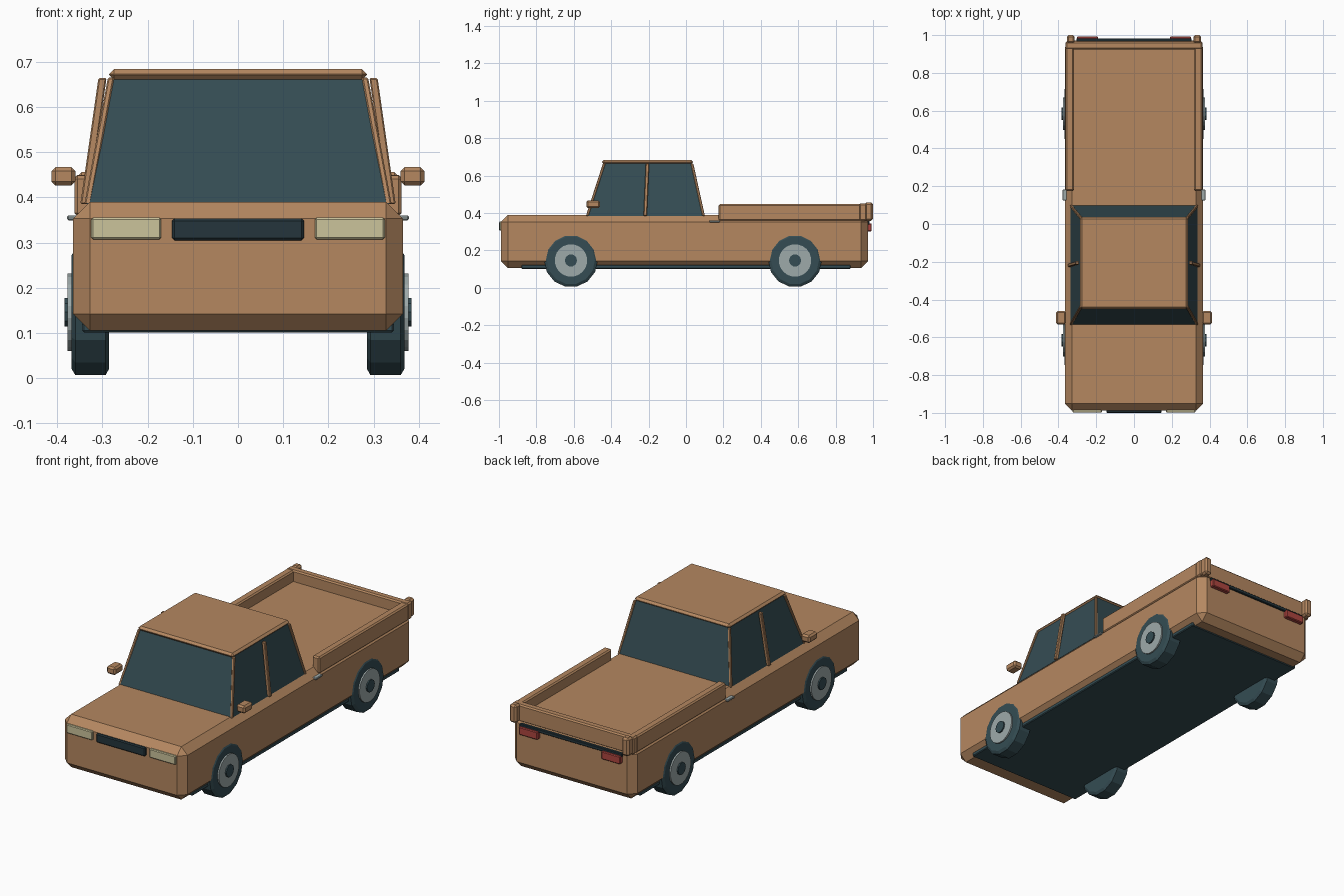
import bpy, bmesh, math
from mathutils import Vector

if "Cube" in bpy.data.objects:
    bpy.data.objects.remove(bpy.data.objects["Cube"])


def material(name, rgb):
    m = bpy.data.materials.new(name)
    m.diffuse_color = (*rgb, 1)
    m.use_nodes = True
    m.node_tree.nodes["Principled BSDF"].inputs["Base Color"].default_value = m.diffuse_color
    return m


BROWN = material("tan paint", (0.46, 0.245, 0.118))
DARK = material("dark teal glass and rubber", (0.035, 0.073, 0.087))
BLACK = material("near black trim", (0.018, 0.036, 0.045))
GREY = material("light grey metal", (0.34, 0.40, 0.40))
CREAM = material("cream lamp", (0.60, 0.55, 0.33))
RED = material("red lamp", (0.42, 0.06, 0.05))


def finish(name, bm, mat, bevel=0.0):
    bmesh.ops.recalc_face_normals(bm, faces=bm.faces)
    if bevel:
        bmesh.ops.bevel(bm, geom=bm.edges[:], offset=bevel, segments=1,
                        affect='EDGES', profile=0.5)
    me = bpy.data.meshes.new(name)
    bm.to_mesh(me)
    bm.free()
    me.materials.append(mat)
    ob = bpy.data.objects.new(name, me)
    bpy.context.collection.objects.link(ob)
    return ob


def frustum(name, low, high, mat, bevel=0.0):
    """Box between two level rectangles, each (x0, x1, y0, y1, z)."""
    bm = bmesh.new()
    rings = []
    for x0, x1, y0, y1, z in (low, high):
        rings.append([bm.verts.new(p) for p in
                      ((x0, y0, z), (x1, y0, z), (x1, y1, z), (x0, y1, z))])
    a, b = rings
    bm.faces.new(a[::-1])
    bm.faces.new(b)
    for i in range(4):
        j = (i + 1) % 4
        bm.faces.new((a[i], a[j], b[j], b[i]))
    return finish(name, bm, mat, bevel)


def box(name, x, y, z, mat, bevel=0.0):
    return frustum(name, (*x, *y, z[0]), (*x, *y, z[1]), mat, bevel)


def pair(name, x, y, z, mat, bevel=0.0):
    box(name + "_right", x, y, z, mat, bevel)
    box(name + "_left", (-x[1], -x[0]), y, z, mat, bevel)


def pillar(name, p, q, w=0.009):
    frustum(name, (p[0] - w, p[0] + w, p[1] - w, p[1] + w, p[2]),
            (q[0] - w, q[0] + w, q[1] - w, q[1] + w, q[2]), BROWN, 0.003)


def lathe_x(name, profile, centre, side, n, mat):
    """Closed disc around the x axis from (x, radius) points."""
    bm = bmesh.new()
    rings = []
    for x, r in profile:
        ring = []
        for k in range(n):
            a = 2 * math.pi * (k + 0.5) / n
            ring.append(bm.verts.new(Vector((
                side * x, centre[0] + r * math.sin(a), centre[1] + r * math.cos(a)))))
        rings.append(ring)
    bm.faces.new(rings[0])
    bm.faces.new(rings[-1])
    for a, b in zip(rings, rings[1:]):
        for i in range(n):
            j = (i + 1) % n
            bm.faces.new((a[i], a[j], b[j], b[i]))
    return finish(name, bm, mat)


# Body and underside
box("body", (-0.365, 0.365), (-0.988, 0.972), (0.105, 0.39), BROWN, 0.037)
box("underbody", (-0.345, 0.345), (-0.88, 0.88), (0.101, 0.123), DARK, 0.004)

# Cabin glass and roof
frustum("cabin_glass", (-0.335, 0.335, -0.535, 0.10, 0.385),
        (-0.278, 0.278, -0.437, 0.032, 0.668), DARK)
box("roof", (-0.285, 0.285), (-0.45, 0.038), (0.66, 0.684), BROWN, 0.011)

# Cabin pillars
for s, side in ((1, "right"), (-1, "left")):
    pillar("front_pillar_" + side, (s * 0.333, -0.528, 0.385), (s * 0.281, -0.437, 0.665), 0.007)
    pillar("rear_pillar_" + side, (s * 0.333, 0.094, 0.385), (s * 0.281, 0.032, 0.665), 0.007)
    pillar("middle_pillar_" + side, (s * 0.340, -0.218, 0.385), (s * 0.300, -0.206, 0.664))

# Load bed rails, tailgate and rear posts
pair("bed_rail", (0.318, 0.362), (0.175, 0.935), (0.358, 0.448), BROWN, 0.007)
box("tailgate", (-0.362, 0.362), (0.925, 0.966), (0.358, 0.450), BROWN, 0.007)
pair("rear_post", (0.314, 0.356), (0.955, 1.0), (0.358, 0.456), BROWN, 0.010)

# Door handles and mirrors
pair("door_handle", (0.345, 0.378), (0.125, 0.182), (0.349, 0.360), GREY, 0.003)
pair("mirror", (0.360, 0.413), (-0.533, -0.460), (0.426, 0.467), BROWN, 0.009)

# Front and rear fittings
pair("headlight", (0.170, 0.325), (-0.998, -0.975), (0.307, 0.355), CREAM, 0.004)
box("grille", (-0.146, 0.146), (-1.0, -0.975), (0.305, 0.353), BLACK, 0.005)
box("rear_trim", (-0.305, 0.305), (0.93, 0.982), (0.338, 0.357), BLACK, 0.003)
pair("tail_light", (0.190, 0.302), (0.96, 0.993), (0.302, 0.345), RED, 0.004)

# Wheels
for axle, y in (("front", -0.615), ("rear", 0.583)):
    for s, side in ((1, "right"), (-1, "left")):
        tag = axle + "_" + side
        c = (y, 0.146)
        lathe_x("tyre_" + tag, [(0.285, 0.128), (0.293, 0.143), (0.360, 0.143), (0.369, 0.128)],
                c, s, 14, DARK)
        lathe_x("hubcap_" + tag, [(0.350, 0.087), (0.377, 0.087)], c, s, 20, GREY)
        lathe_x("hub_" + tag, [(0.350, 0.033), (0.384, 0.033)], c, s, 10, DARK)
